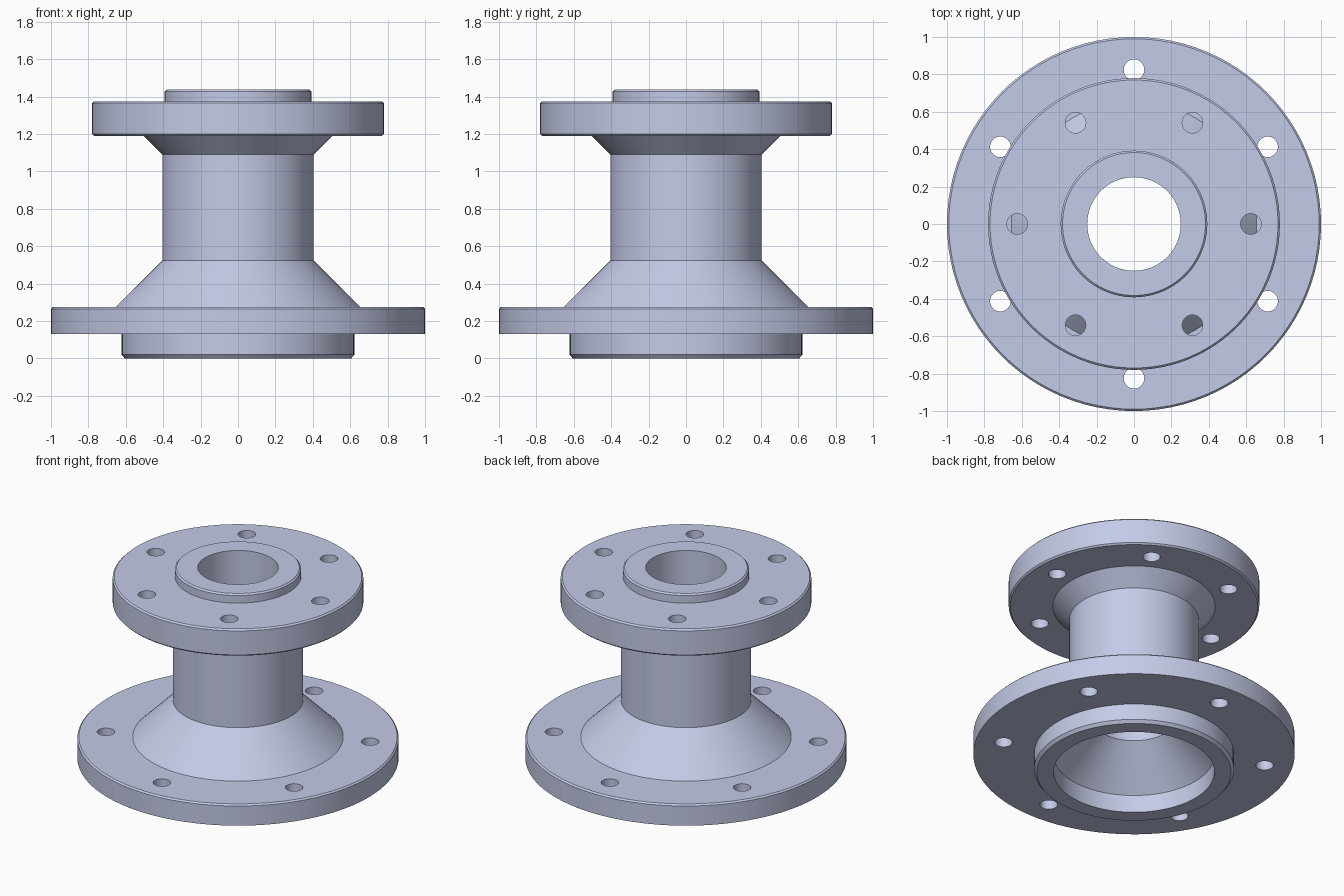
import bpy, bmesh, math
from mathutils import Matrix

if "Cube" in bpy.data.objects:
    bpy.data.objects.remove(bpy.data.objects["Cube"])

STEPS = 96

# One flat metal colour
metal = bpy.data.materials.new("pale blue grey metal")
metal.use_nodes = True
colour = (0.591, 0.638, 0.855, 1.0)
metal.diffuse_color = colour
metal.node_tree.nodes["Principled BSDF"].inputs["Base Color"].default_value = colour


def make_object(name, bm):
    bmesh.ops.recalc_face_normals(bm, faces=bm.faces)
    mesh = bpy.data.meshes.new(name)
    bm.to_mesh(mesh)
    bm.free()
    obj = bpy.data.objects.new(name, mesh)
    obj.data.materials.append(metal)
    bpy.context.collection.objects.link(obj)
    return obj


def lathe(name, profile):
    """Turn a closed (radius, height) profile around the z axis."""
    bm = bmesh.new()
    rings = []
    for i in range(STEPS):
        a = 2 * math.pi * i / STEPS
        rings.append([bm.verts.new((r * math.cos(a), r * math.sin(a), z))
                      for r, z in profile])
    n = len(profile)
    for i in range(STEPS):
        here, there = rings[i], rings[(i + 1) % STEPS]
        for j in range(n):
            k = (j + 1) % n
            bm.faces.new((here[j], there[j], there[k], here[k]))
    return make_object(name, bm)


def add_hole_ring(bm, circle_radius, start_angle, z_low, z_high, radius=0.055):
    """Six drill cylinders spaced evenly on a bolt circle."""
    for i in range(6):
        a = math.radians(start_angle + 60 * i)
        place = Matrix.Translation((circle_radius * math.cos(a),
                                    circle_radius * math.sin(a),
                                    (z_low + z_high) / 2))
        bmesh.ops.create_cone(bm, cap_ends=True, segments=32, radius1=radius,
                              radius2=radius, depth=z_high - z_low, matrix=place)


profile = [
    # lower spigot with chamfered rim
    (0.50, 0.0), (0.605, 0.0), (0.622, 0.02), (0.622, 0.13),
    # wide lower flange
    (1.0, 0.13), (1.0, 0.265), (0.99, 0.275),
    # lower cone, neck and upper cone
    (0.655, 0.275), (0.404, 0.525), (0.404, 1.09), (0.505, 1.19),
    # upper flange
    (0.77, 1.19), (0.78, 1.20), (0.78, 1.365), (0.77, 1.375),
    # raised upper boss
    (0.392, 1.375), (0.392, 1.427), (0.382, 1.437),
    # bore, flaring out into the lower spigot
    (0.25, 1.437), (0.25, 0.37), (0.50, 0.12),
]
body = lathe("flanged_pipe_body", profile)

# Bolt holes through both flanges
drills = bmesh.new()
add_hole_ring(drills, 0.625, 0, 1.10, 1.50)
add_hole_ring(drills, 0.825, 30, 0.05, 0.40)
cutter = make_object("bolt_hole_cutter", drills)
cutter.hide_render = True

cut = body.modifiers.new("bolt holes", 'BOOLEAN')
cut.operation = 'DIFFERENCE'
cut.solver = 'EXACT'
cut.object = cutter

bpy.ops.object.select_all(action='DESELECT')
body.select_set(True)
bpy.context.view_layer.objects.active = body
bpy.ops.object.modifier_apply(modifier=cut.name)
bpy.data.objects.remove(cutter)

# Smooth round walls, crisp edges
bpy.ops.object.shade_smooth_by_angle(angle=math.radians(30))
